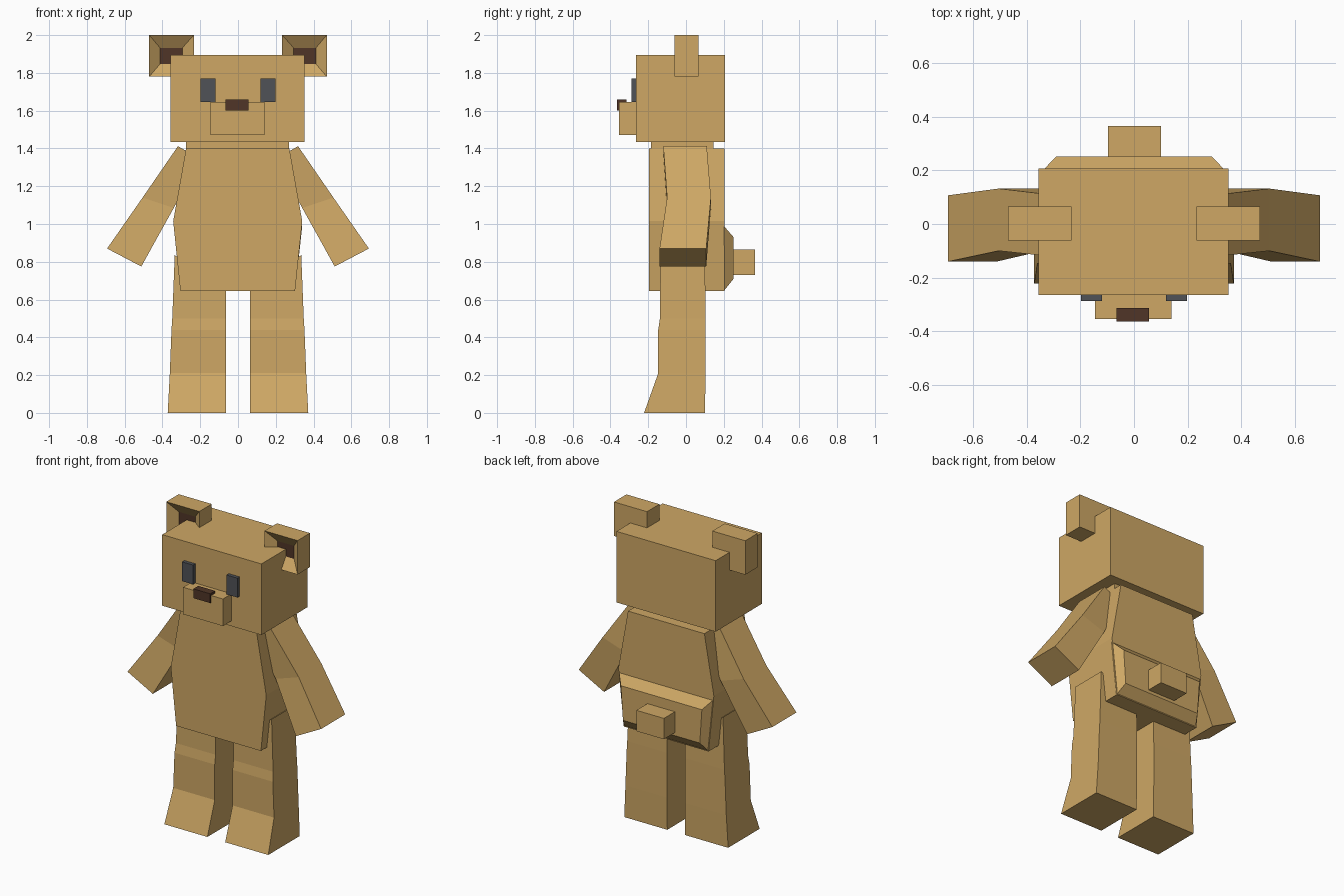
import bpy

if "Cube" in bpy.data.objects:
    bpy.data.objects.remove(bpy.data.objects["Cube"])


def material(name, rgb):
    m = bpy.data.materials.new(name)
    m.diffuse_color = (*rgb, 1)
    m.use_nodes = True
    m.node_tree.nodes["Principled BSDF"].inputs["Base Color"].default_value = m.diffuse_color
    return m


TAN = material("tan_fur", (0.62, 0.39, 0.13))
BROWN = material("dark_brown", (0.08, 0.036, 0.02))
SLATE = material("slate_eyes", (0.08, 0.085, 0.095))


def loft(name, rings, mats=(TAN,), cap_end=True):
    """Join rings of equal point count into a capped solid."""
    n = len(rings[0])
    verts = [p for r in rings for p in r]
    faces = [tuple(range(n))]
    for k in range(len(rings) - 1):
        a, b = k * n, (k + 1) * n
        for i in range(n):
            j = (i + 1) % n
            faces.append((a + i, a + j, b + j, b + i))
    if cap_end:
        faces.append(tuple(range(len(verts) - n, len(verts))))
    me = bpy.data.meshes.new(name)
    me.from_pydata(verts, [], faces)
    for m in mats:
        me.materials.append(m)
    ob = bpy.data.objects.new(name, me)
    bpy.context.collection.objects.link(ob)
    # consistent outward normals
    bpy.context.view_layer.objects.active = ob
    ob.select_set(True)
    bpy.ops.object.mode_set(mode='EDIT')
    bpy.ops.mesh.select_all(action='SELECT')
    bpy.ops.mesh.normals_make_consistent(inside=False)
    bpy.ops.object.mode_set(mode='OBJECT')
    ob.select_set(False)
    return ob


def rect_z(x0, x1, y0, y1, z):
    return [(x0, y0, z), (x1, y0, z), (x1, y1, z), (x0, y1, z)]


def rect_y(x0, x1, z0, z1, y):
    return [(x0, y, z0), (x1, y, z0), (x1, y, z1), (x0, y, z1)]


def box(name, x0, x1, y0, y1, z0, z1, mat=TAN):
    return loft(name, [rect_z(x0, x1, y0, y1, z0), rect_z(x0, x1, y0, y1, z1)], (mat,))


# Head and face
box("head", -0.357, 0.353, -0.265, 0.207, 1.435, 1.895)
box("muzzle", -0.145, 0.14, -0.354, -0.26, 1.47, 1.645)
box("nose", -0.065, 0.056, -0.364, -0.314, 1.60, 1.66, BROWN)

# Neck and torso, widest at the waist
box("neck", -0.275, 0.27, -0.185, 0.145, 1.38, 1.44)
loft("torso", [
    rect_z(-0.305, 0.302, -0.197, 0.205, 0.645),
    rect_z(-0.343, 0.34, -0.197, 0.205, 1.015),
    rect_z(-0.275, 0.272, -0.197, 0.205, 1.40),
])

# Raised rump panel and tail
loft("rump", [
    [(-0.303, 0.20, 0.645), (0.303, 0.20, 0.645), (0.34, 0.20, 0.99), (-0.34, 0.20, 0.99)],
    [(-0.275, 0.252, 0.71), (0.275, 0.252, 0.71), (0.29, 0.252, 0.93), (-0.29, 0.252, 0.93)],
])
box("tail", -0.097, 0.1, 0.24, 0.365, 0.73, 0.865)

for s, side in ((-1, "left"), (1, "right")):
    # Ear with a funnel-shaped hollow in front
    a, b = sorted((s * 0.234, s * 0.47))
    c, d = sorted((s * 0.295, s * 0.412))
    ear = loft(side + "_ear", [
        rect_y(a, b, 1.78, 2.0, 0.065),
        rect_y(a, b, 1.78, 2.0, -0.062),
        rect_y(c, d, 1.848, 1.932, -0.015),
    ], (TAN, BROWN))
    ear.data.polygons[len(ear.data.polygons) - 1].material_index = 1

    # Eye plate
    a, b = sorted((s * 0.12, s * 0.198))
    box(side + "_eye", a, b, -0.288, -0.262, 1.645, 1.77, SLATE)

    # Arm: shoulder, elbow, hand (outer xz, inner xz, front y, back y)
    rings = []
    for ox, oz, ix, iz, f, r in ((0.318, 1.412, 0.20, 1.345, -0.12, 0.11),
                                 (0.505, 1.14, 0.34, 1.085, -0.10, 0.132),
                                 (0.693, 0.87, 0.512, 0.775, -0.14, 0.107)):
        rings.append([(s * ox, f, oz), (s * ix, f, iz), (s * ix, r, iz), (s * ox, r, oz)])
    loft(side + "_arm", rings)

    # Leg with a foot flaring forward and a hip rising on the outside
    rings = []
    for ox, f, r, zi, zo in ((0.372, -0.222, 0.10, 0.0, 0.0),
                             (0.361, -0.147, 0.104, 0.21, 0.21),
                             (0.352, -0.147, 0.104, 0.44, 0.44),
                             (0.348, -0.138, 0.104, 0.50, 0.50),
                             (0.335, -0.135, 0.10, 0.68, 0.835)):
        rings.append([(s * 0.064, f, zi), (s * ox, f, zo), (s * ox, r, zo), (s * 0.064, r, zi)])
    loft(side + "_leg", rings)
